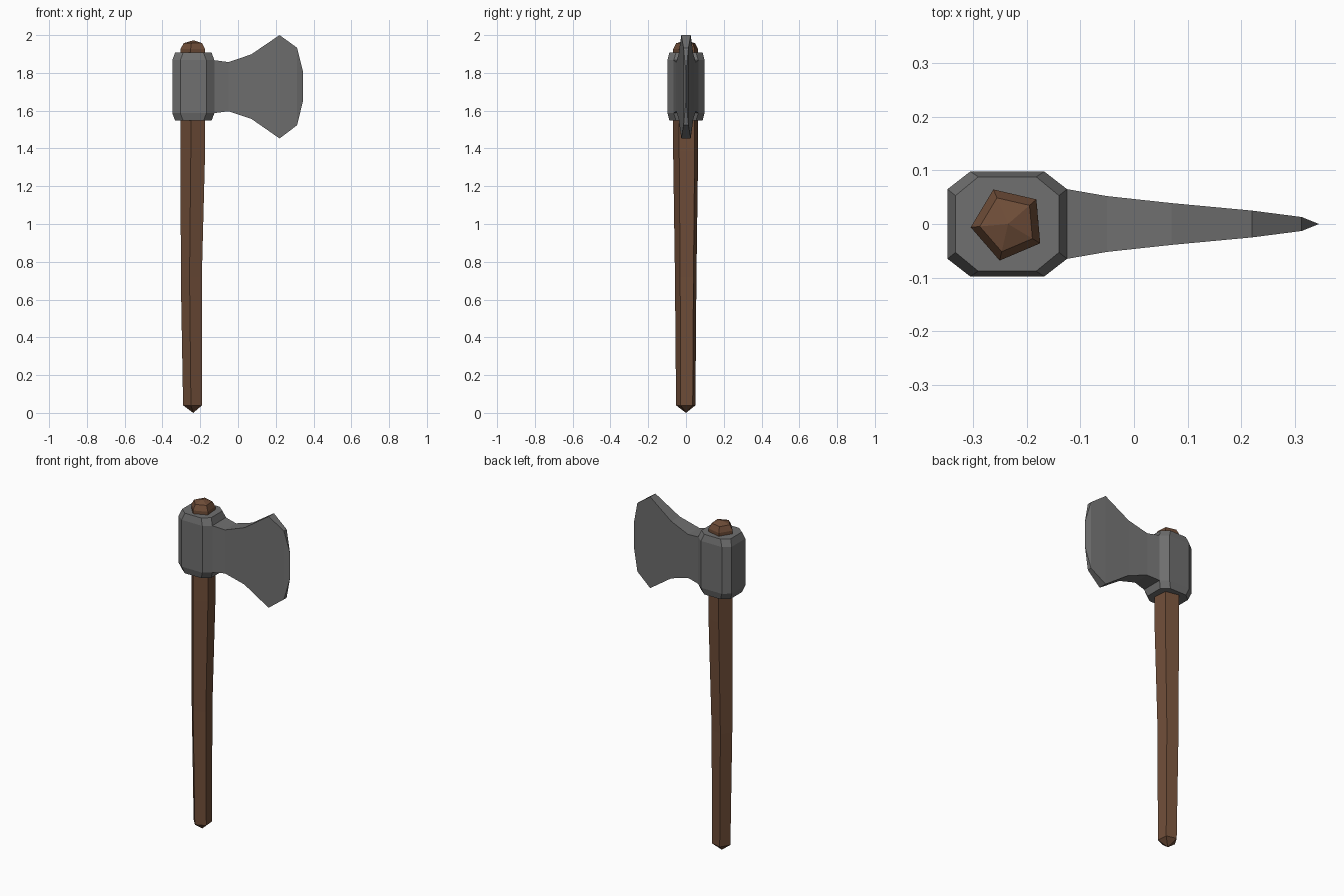
import bpy, bmesh
from math import cos, sin, radians

if "Cube" in bpy.data.objects:
    bpy.data.objects.remove(bpy.data.objects["Cube"])


def loft(bm, rings):
    """Skin a list of equal-length point rings; returns the vertex rings."""
    vr = [[bm.verts.new(p) for p in ring] for ring in rings]
    for a, b in zip(vr, vr[1:]):
        n = len(a)
        for i in range(n):
            j = (i + 1) % n
            bm.faces.new((a[i], a[j], b[j], b[i]))
    return vr


def finish(bm, name, colour):
    bmesh.ops.remove_doubles(bm, verts=bm.verts, dist=1e-5)
    bmesh.ops.recalc_face_normals(bm, faces=bm.faces)
    mesh = bpy.data.meshes.new(name)
    bm.to_mesh(mesh)
    bm.free()
    obj = bpy.data.objects.new(name, mesh)
    bpy.context.collection.objects.link(obj)
    mat = bpy.data.materials.new(name + "_colour")
    mat.diffuse_color = (*colour, 1)
    mat.use_nodes = True
    mat.node_tree.nodes["Principled BSDF"].inputs["Base Color"].default_value = mat.diffuse_color
    mesh.materials.append(mat)
    return obj


# Handle: slightly bent five-sided shaft with pointed ends (x, z, radius)
def pentagon(x, z, r):
    return [(x + r * cos(radians(41 + 72 * k)), r * sin(radians(41 + 72 * k)), z)
            for k in range(5)]


bm = bmesh.new()
sections = [(-0.237, 0.04, 0.054), (-0.243, 0.72, 0.060), (-0.234, 1.39, 0.070),
            (-0.235, 1.926, 0.070), (-0.235, 1.957, 0.053)]
rings = loft(bm, [pentagon(*s) for s in sections])
for ring, tip in ((rings[0], (-0.237, 0, 0)), (rings[-1], (-0.235, 0, 1.973))):
    apex = bm.verts.new(tip)
    for i in range(5):
        bm.faces.new((ring[i], ring[(i + 1) % 5], apex))
finish(bm, "handle", (0.16, 0.075, 0.04))


# Axe head: chamfered octagonal socket
def octagon(z, hx, hy, cx, cy):
    x0 = -0.2365
    pts = [(hx, -cy), (hx, cy), (cx, hy), (-cx, hy),
           (-hx, cy), (-hx, -cy), (-cx, -hy), (cx, -hy)]
    return [(x0 + x, y, z) for x, y in pts]


bm = bmesh.new()
outer, inner = (0.1115, 0.098, 0.069, 0.065), (0.0965, 0.088, 0.054, 0.053)
rings = loft(bm, [octagon(1.547, *inner), octagon(1.587, *outer),
                  octagon(1.867, *outer), octagon(1.907, *inner)])
bm.faces.new(rings[0])
bm.faces.new(rings[-1])

# Blade: extrude the socket's front face through tapering sections
# (x, half thickness, bottom z, top z)
blade = [(-0.05, 0.052, 1.597, 1.857), (0.07, 0.039, 1.557, 1.898),
         (0.22, 0.025, 1.453, 2.0), (0.313, 0.013, 1.523, 1.933),
         (0.345, 0.0, 1.655, 1.803)]
face = max(bm.faces, key=lambda f: f.calc_center_median().x)
for x, t, lo, hi in blade:
    face = bmesh.ops.extrude_discrete_faces(bm, faces=[face])["faces"][0]
    mid = face.calc_center_median()
    for v in face.verts:
        v.co = (x, t if v.co.y > mid.y else -t, hi if v.co.z > mid.z else lo)
bm.faces.remove(face)
finish(bm, "axe_head", (0.16, 0.16, 0.16))
